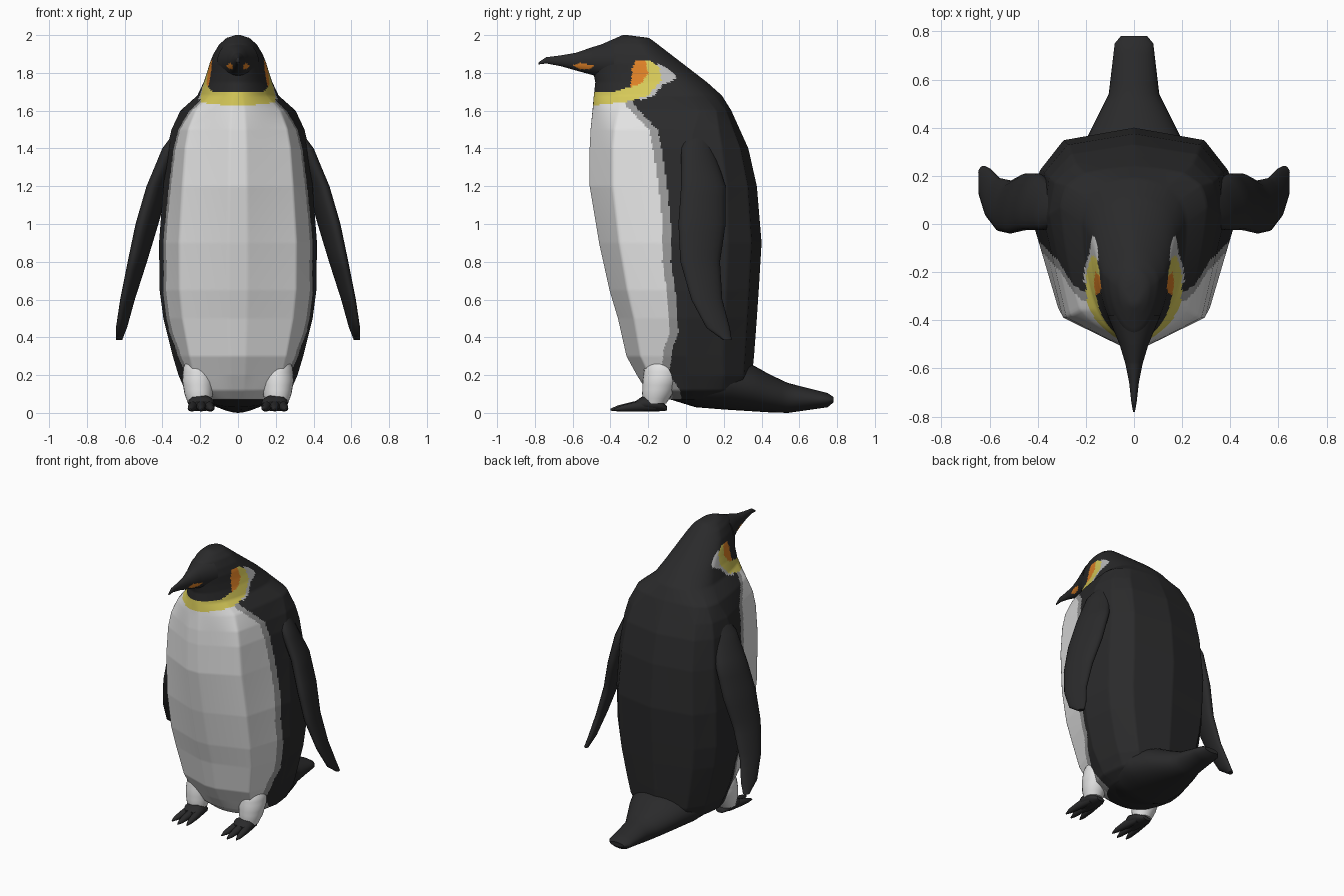
import bpy, bmesh, math
from mathutils import Vector

if "Cube" in bpy.data.objects:
    bpy.data.objects.remove(bpy.data.objects["Cube"])


def material(name, rgb):
    m = bpy.data.materials.new(name)
    m.diffuse_color = (*rgb, 1)
    m.use_nodes = True
    m.node_tree.nodes["Principled BSDF"].inputs["Base Color"].default_value = m.diffuse_color
    return m


BLACK, GREY, WHITE, YELLOW, ORANGE, PALE = range(6)
MATS = [material("black_feathers", (0.023, 0.023, 0.024)),
        material("grey_border", (0.32, 0.32, 0.32)),
        material("white_feathers", (0.77, 0.77, 0.77)),
        material("yellow_feathers", (0.68, 0.59, 0.10)),
        material("orange_patch", (0.74, 0.22, 0.02)),
        material("pale_grey_patch", (0.5, 0.5, 0.5))]


def resample(rows, step):
    """Straight runs between the rows, cut into pieces about one step long."""
    out = []
    for a, b in zip(rows, rows[1:]):
        n = max(1, math.ceil(abs(b[0] - a[0]) / step))
        out += [[u + (v - u) * k / n for u, v in zip(a, b)] for k in range(n)]
    return out + [list(rows[-1])]


def inside(y, z, poly):
    hit = False
    for (y1, z1), (y2, z2) in zip(poly, poly[1:] + poly[:1]):
        if (z1 > z) != (z2 > z) and y < (y2 - y1) * (z - z1) / (z2 - z1) + y1:
            hit = not hit
    return hit


def loft(name, rows, section, sides, step, base=BLACK, paint=()):
    """Skin rings made by section(row, angle); paint by side-on regions."""
    bm = bmesh.new()
    rings = [[bm.verts.new(section(r, 2 * math.pi * k / sides)) for k in range(sides)]
             for r in resample(rows, step)]
    for a, b in zip(rings, rings[1:]):
        for k in range(sides):
            j = (k + 1) % sides
            bm.faces.new((a[k], a[j], b[j], b[k]))
    bm.faces.new(rings[0])
    bm.faces.new(rings[-1])
    bmesh.ops.recalc_face_normals(bm, faces=bm.faces)
    for f in bm.faces:
        c = f.calc_center_median()
        f.material_index = base
        f.smooth = True
        for region, colour in paint:
            if inside(c.y, c.z, region):
                f.material_index = colour
    me = bpy.data.meshes.new(name)
    bm.to_mesh(me)
    bm.free()
    for m in MATS:
        me.materials.append(m)
    me.set_sharp_from_angle(angle=math.radians(50))
    ob = bpy.data.objects.new(name, me)
    bpy.context.collection.objects.link(ob)
    return ob


# Body and head: z, front y, back y, widest y, half width, squareness, facet amount
body_rows = [
    (.07, -.15, .25, .05, .20, 2.2, 0), (.12, -.21, .33, .03, .28, 2.3, .5),
    (.20, -.26, .35, .02, .315, 2.4, 1), (.30, -.315, .36, 0, .345, 2.5, 1),
    (.50, -.36, .375, 0, .395, 2.6, 1), (.65, -.405, .385, 0, .415, 2.6, 1),
    (.90, -.46, .40, 0, .418, 2.6, 1), (1.2, -.51, .375, .02, .395, 2.6, 1),
    (1.4, -.51, .33, .02, .375, 2.5, 1), (1.5, -.505, .285, .04, .352, 2.4, .9),
    (1.6, -.495, .24, .07, .305, 2.2, .5), (1.68, -.488, .19, 0, .215, 2.05, .1),
    (1.75, -.48, .112, -.06, .182, 2.0, 0), (1.8, -.49, .047, -.11, .165, 1.9, 0),
    (1.85, -.50, -.018, -.17, .15, 1.8, 0), (1.9, -.50, -.083, -.21, .13, 1.7, 0),
    (1.95, -.45, -.148, -.24, .10, 1.8, 0), (1.985, -.37, -.195, -.27, .06, 2, 0),
    (2.0, -.335, -.31, -.32, .015, 2, 0)]

# Faceted quarter outlines of the torso
FRONT = [(1, 0), (.75, .77), (.12, 1), (0, 1)]
BACK = [(1, 0), (.94, .55), (.7, .87), (0, 1)]


def cross(a, b):
    return a[0] * b[1] - a[1] * b[0]


def body_section(r, a):
    z, yf, yb, ym, w, p, facet = r
    s, c = math.sin(a), math.cos(a)
    d = (abs(s), abs(c))
    outline = FRONT if c < 0 else BACK
    flat = min(cross(u, v) / max(cross(d, (v[0] - u[0], v[1] - u[1])), 1e-6)
               for u, v in zip(outline, outline[1:]))
    rounded = (d[0] ** p + d[1] ** p) ** (-1 / p)
    rad = rounded + (flat - rounded) * facet
    return (w * rad * s, ym + (ym - yf if c < 0 else yb - ym) * rad * c, z)


# Belly border seen side-on, and the collar and ear patches
edge = [(-.02, .0), (-.03, .12), (-.09, .2), (-.07, .35), (-.04, .42), (-.05, .6),
        (-.08, .8), (-.08, 1.0), (-.10, 1.2), (-.13, 1.4), (-.15, 1.5),
        (-.23, 1.58), (-.275, 1.63), (-.28, 1.68)]
grey_zone = [(-1, 0)] + edge + [(-1, 1.68)]
white_zone = [(-1, 0)] + [(y - .045, z) for y, z in edge] + [(-1, 1.68)]
collar = [(-1, 1.63), (-.47, 1.63), (-.3, 1.65), (-.2, 1.68), (-.13, 1.76), (-.14, 1.83),
          (-.2, 1.87), (-.24, 1.87), (-.26, 1.76), (-.29, 1.73), (-.38, 1.70), (-1, 1.695)]
ear_pale = [(-.25, 1.65), (-.17, 1.68), (-.12, 1.74), (-.05, 1.77), (-.055, 1.79),
            (-.10, 1.825), (-.15, 1.85)]
ear_orange = [(-.295, 1.725), (-.24, 1.74), (-.2, 1.80), (-.215, 1.865), (-.265, 1.87),
              (-.285, 1.82)]
stripe = [(-.60, 1.84), (-.56, 1.853), (-.485, 1.838), (-.51, 1.82), (-.56, 1.82)]
loft("body", body_rows, body_section, 280, .009, paint=[
    (grey_zone, GREY), (white_zone, WHITE), (ear_pale, PALE),
    (collar, YELLOW), (ear_orange, ORANGE), (stripe, ORANGE)])


# Beak and tail run along y: y, bottom z, top z, half width
def level_section(r, a):
    y, lo, hi, w = r
    return (w * math.cos(a), y, (lo + hi) / 2 + (hi - lo) / 2 * math.sin(a))


beak_rows = [(-.38, 1.75, 1.97, .11), (-.44, 1.77, 1.953, .085), (-.50, 1.79, 1.935, .06),
             (-.58, 1.812, 1.907, .036), (-.66, 1.835, 1.893, .02),
             (-.74, 1.85, 1.883, .011), (-.78, 1.845, 1.856, .004)]
loft("beak", beak_rows, level_section, 64, .006, paint=[(stripe, ORANGE)])

tail_rows = [(-.08, .07, .15, .16), (.05, .03, .24, .25), (.2, .018, .30, .26),
             (.36, .008, .25, .195), (.44, .003, .205, .155), (.54, 0, .158, .105),
             (.75, .03, .105, .08), (.78, .055, .085, .055)]
loft("tail", tail_rows, level_section, 28, .05)


# Limbs run along z: z, centre x, centre y, x radius, y radius
def limb_section(side, skew):
    def section(r, a):
        z, x, y, rx, ry = r
        dy = ry * math.sin(a)
        return (side * (x + rx * math.cos(a) - skew * dy), y + dy, z)
    return section


flipper_rows = [(.385, .63, .22, .016, .022), (.45, .617, .17, .025, .062),
                (.6, .585, .11, .033, .082), (.8, .533, .075, .044, .105),
                (1.0, .482, .085, .052, .125), (1.2, .425, .092, .052, .118),
                (1.4, .345, .06, .052, .085), (1.53, .25, .08, .05, .06)]
leg_rows = [(.05, .205, -.165, .06, .06), (.1, .208, -.152, .075, .08),
            (.17, .21, -.135, .085, .095), (.24, .21, -.12, .08, .10),
            (.33, .20, -.11, .05, .06)]
toe_rows = [(-.40, .012, .022, .004), (-.36, .008, .04, .018), (-.28, .008, .06, .026),
            (-.18, .01, .075, .024)]
pad_rows = [(-.27, .012, .06, .055), (-.22, .008, .095, .07), (-.15, .008, .08, .062),
            (-.10, .012, .035, .03)]

for side, label in ((1, "right"), (-1, "left")):
    loft(label + "_flipper", flipper_rows, limb_section(side, .25), 20, .05)
    loft(label + "_leg", leg_rows, limb_section(side, 0), 24, .03, WHITE)
    pad = loft(label + "_foot", pad_rows, level_section, 16, .03)
    pad.location.x = side * .195
    # Three fanned toes
    for i in (-1, 0, 1):
        def toe_section(r, a, i=i):
            x, y, z = level_section(r, a)
            return (x + i * (.04 + .12 * (-.25 - y)), y + abs(i) * .02, z)
        toe = loft(f"{label}_toe_{i + 2}", toe_rows, toe_section, 12, .03)
        toe.location.x = side * .195
